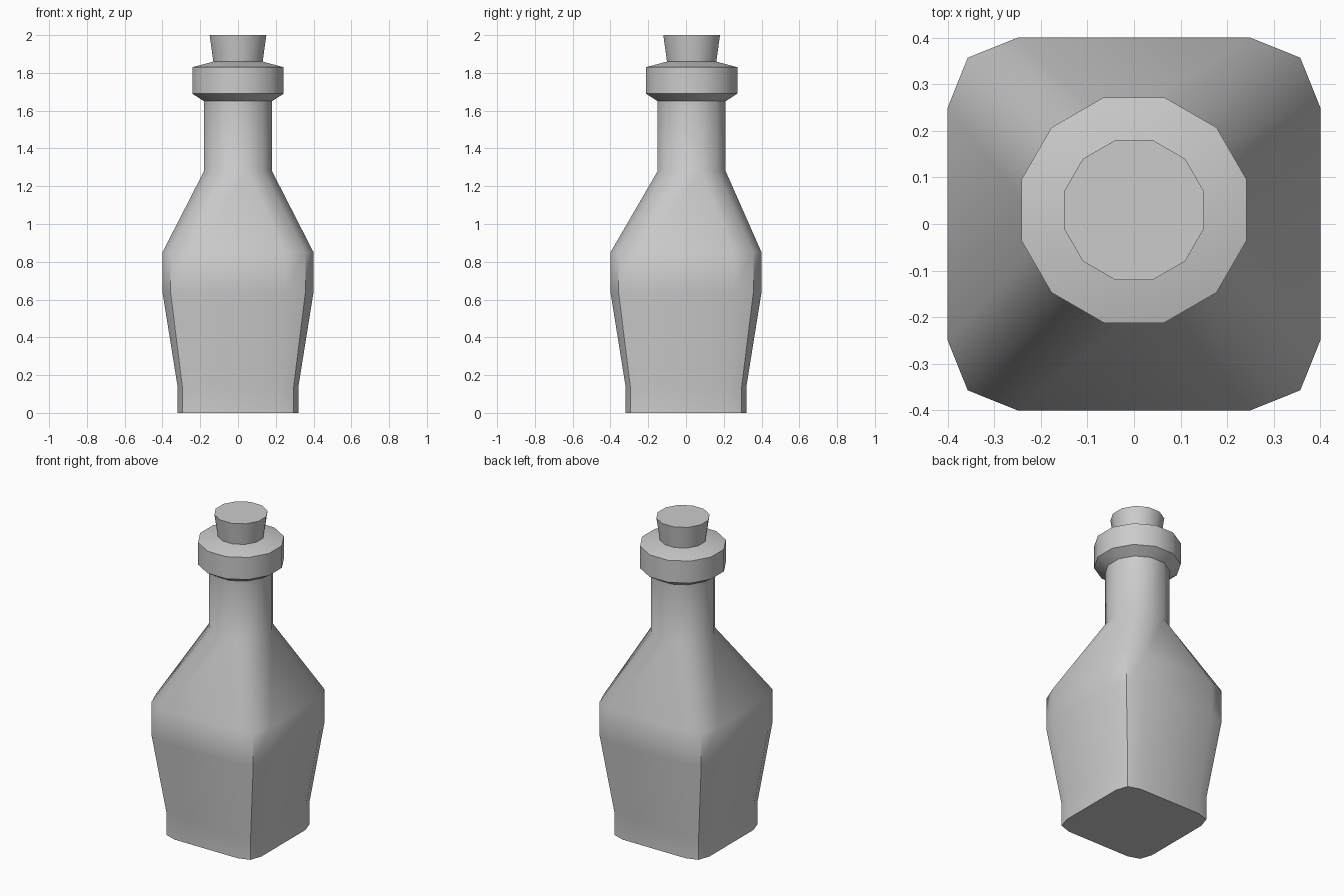
import bpy
import bmesh
import math

cube = bpy.data.objects.get("Cube")
if cube:
    bpy.data.objects.remove(cube, do_unlink=True)

grey = bpy.data.materials.new("light grey")
grey.use_nodes = True
grey.diffuse_color = (0.6, 0.6, 0.6, 1)
grey.node_tree.nodes["Principled BSDF"].inputs["Base Color"].default_value = (0.6, 0.6, 0.6, 1)

NECK_Y = 0.03  # the neck sits slightly behind the body centre


def round_ring(half_width, z):
    """Twelve-sided ring with flat sides on the axes."""
    r = half_width / math.cos(math.radians(15))
    angles = [math.radians(15 + 30 * i) for i in range(12)]
    return [(r * math.cos(a), NECK_Y + r * math.sin(a), z) for a in angles]


def square_ring(half, corner, flat, z):
    """Square ring whose corners are each cut by two facets."""
    x_y = [(half, flat), (corner, corner), (flat, half)]
    ring = []
    for turn in range(4):
        ring += [(x, y, z) for x, y in x_y]
        x_y = [(-y, x) for x, y in x_y]
    return ring


def loft(name, rings):
    """Skin a stack of twelve-point rings and close both ends."""
    bm = bmesh.new()
    loops = [[bm.verts.new(p) for p in ring] for ring in rings]
    for low, high in zip(loops, loops[1:]):
        for i in range(12):
            j = (i + 1) % 12
            bm.faces.new((low[i], low[j], high[j], high[i]))
    bm.faces.new(loops[0][::-1])
    bm.faces.new(loops[-1])
    bmesh.ops.recalc_face_normals(bm, faces=bm.faces)
    mesh = bpy.data.meshes.new(name)
    bm.to_mesh(mesh)
    bm.free()
    mesh.materials.append(grey)
    obj = bpy.data.objects.new(name, mesh)
    bpy.context.collection.objects.link(obj)
    bpy.ops.object.select_all(action="DESELECT")
    obj.select_set(True)
    bpy.context.view_layer.objects.active = obj
    bpy.ops.object.shade_smooth_by_angle(angle=math.radians(40))
    return obj


# Body, shoulder, neck and lip in one skin
loft("bottle", [
    square_ring(0.32, 0.295, 0.22, 0),
    square_ring(0.32, 0.295, 0.22, 0.14),
    square_ring(0.40, 0.357, 0.25, 0.64),
    square_ring(0.40, 0.357, 0.25, 0.85),
    round_ring(0.18, 1.28),
    round_ring(0.18, 1.65),
    round_ring(0.242, 1.69),
    round_ring(0.242, 1.83),
    round_ring(0.13, 1.86),
])

# Tapered stopper
loft("stopper", [round_ring(0.13, 1.855), round_ring(0.15, 2)])
